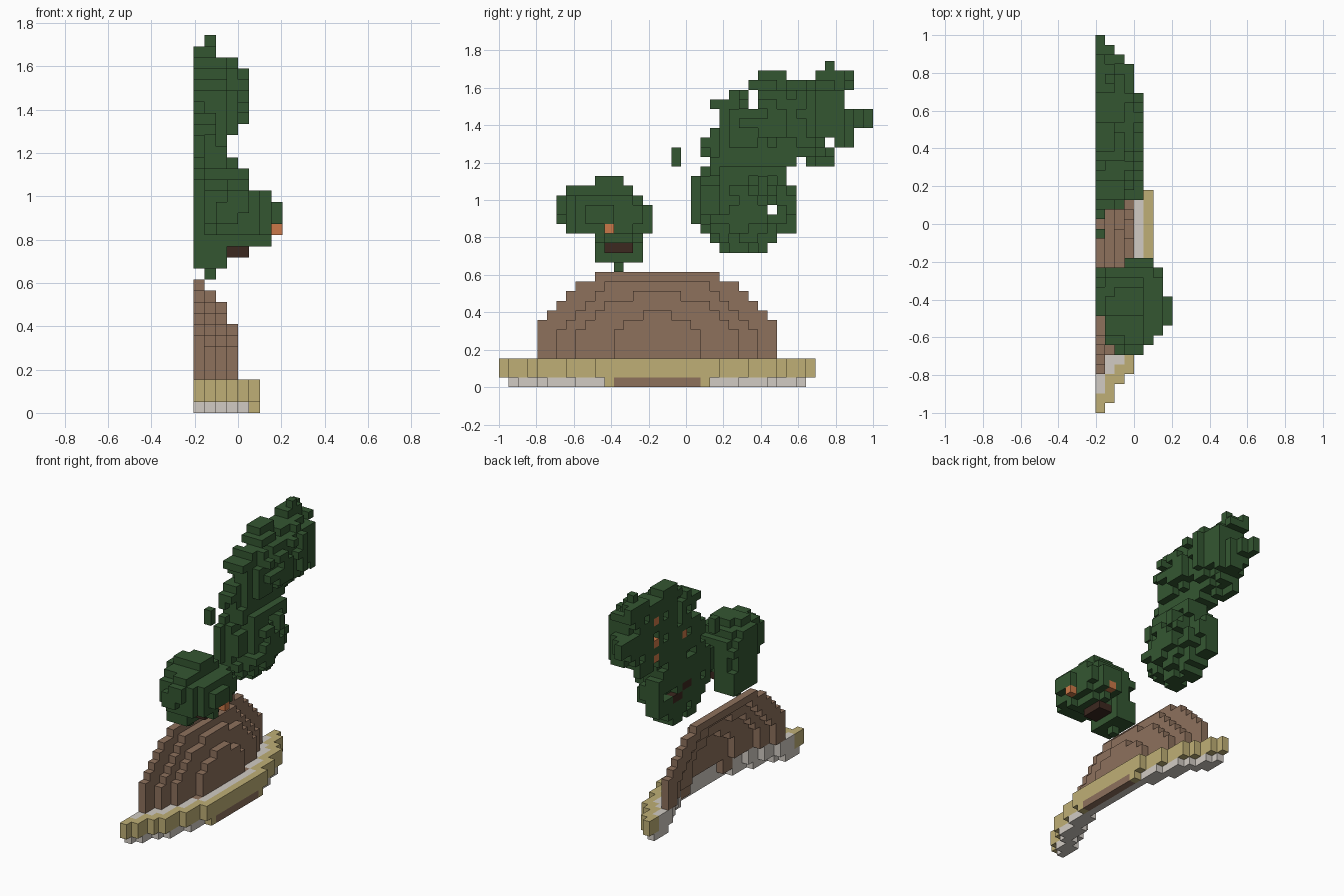
import bpy, bmesh, random

random.seed(4)
cube = bpy.data.objects.get("Cube")
if cube:
    bpy.data.objects.remove(cube, do_unlink=True)

S = 2 / 39                      # edge of one block
ORIGIN = (-4 * S, -1, 0)
SIDES = {                       # outward direction -> face corners
    (1, 0, 0): [(1, 0, 0), (1, 1, 0), (1, 1, 1), (1, 0, 1)],
    (-1, 0, 0): [(0, 0, 0), (0, 0, 1), (0, 1, 1), (0, 1, 0)],
    (0, 1, 0): [(0, 1, 0), (0, 1, 1), (1, 1, 1), (1, 1, 0)],
    (0, -1, 0): [(0, 0, 0), (1, 0, 0), (1, 0, 1), (0, 0, 1)],
    (0, 0, 1): [(0, 0, 1), (1, 0, 1), (1, 1, 1), (0, 1, 1)],
    (0, 0, -1): [(0, 0, 0), (0, 1, 0), (1, 1, 0), (1, 0, 0)],
}


def material(name, color):
    mat = bpy.data.materials.new(name)
    mat.use_nodes = True
    rgba = (*color, 1)
    mat.diffuse_color = rgba
    mat.node_tree.nodes["Principled BSDF"].inputs["Base Color"].default_value = rgba
    return mat


MATS = {
    "green": material("leaf green", (.034, .094, .031)),
    "brown": material("warm brown", (.27, .165, .108)),
    "tan": material("tan", (.52, .43, .18)),
    "grey": material("light grey", (.64, .6, .55)),
    "orange": material("orange", (.6, .19, .065)),
    "dark": material("dark brown", (.045, .021, .014)),
}


def add(vec, off):
    return tuple(a + b for a, b in zip(vec, off))


def build(name, cells):
    """Skin a {(i, j, k): colour} block set with its outer faces."""
    bm = bmesh.new()
    colours = sorted(set(cells.values()))
    verts = {}
    for cell, colour in cells.items():
        for side, corners in SIDES.items():
            if add(cell, side) in cells:
                continue
            ring = []
            for corner in corners:
                p = add(cell, corner)
                if p not in verts:
                    verts[p] = bm.verts.new([o + S * c for o, c in zip(ORIGIN, p)])
                ring.append(verts[p])
            bm.faces.new(ring).material_index = colours.index(colour)
    mesh = bpy.data.meshes.new(name)
    bm.to_mesh(mesh)
    bm.free()
    for colour in colours:
        mesh.materials.append(MATS[colour])
    obj = bpy.data.objects.new(name, mesh)
    bpy.context.collection.objects.link(obj)


# Hollow dome: half widths of each slice, from the bottom row up
MID = 16
DOME = [
    [12, 12, 12, 12, 11, 10, 9, 8, 6],
    [10, 10, 10, 9, 8, 7, 6, 5],
    [8, 8, 8, 7, 6, 5, 2],
    [4, 4, 4, 3, 1],
    [],
]
dome = {}
for i, rows in enumerate(DOME[:-1]):
    inner = DOME[i + 1]
    for r, half in enumerate(rows):
        for d in range(-half, half + 1):
            if r >= len(inner) or abs(d) > inner[r]:
                dome[i, MID + d, r + 3] = "brown"
build("dome", dome)

# Open stepped ring under the dome: tan rim with a grey lining
BASE = [16, 15, 13, 12, 9, 6, 0, 0]
base = {}
for i, half in enumerate(BASE[:6]):
    under_dome = DOME[i][0] if i < 4 else 0
    for d in range(-half, half + 1):
        a = abs(d)
        if a >= under_dome:
            core = a < half and a < BASE[i + 1]
            colour = "grey" if core else "tan"
            if i == 3 and a < 6:            # foot of the dome
                colour = "brown"
            base[i, MID + d, 1] = base[i, MID + d, 2] = colour
        if BASE[i + 2] <= a < half:
            if i < 5:
                base[i, MID + d, 0] = "grey"
            else:
                base[i, MID + d, 0] = "brown" if a < 5 else "tan"
build("base", base)

# Round head on a jaw: first and last block of each row, from the bottom up
HEAD = [(12, 12), (10, 14), (10, 14), (10, 14), (7, 15), (6, 15), (6, 15),
        (6, 14), (7, 13), (10, 12)]
COLUMN_SPAN = {6: (2, 4), 7: (1, 5), 8: (1, 6), 9: (1, 7), 15: (3, 5)}
head = {}
for k, (first, last) in enumerate(HEAD, 12):
    for j in range(first, last + 1):
        low, high = COLUMN_SPAN.get(j, (0, 7 if j < 12 else 6))
        if k > 19:
            high = min(high, 4)
        elif k < 16 or k > 18:
            high = min(high, 6)
        for i in range(8):
            r = ((i - 3.3) / 4.4) ** 2 + ((j - 10.6) / 5.2) ** 2 + ((k - 17.8) / 4) ** 2
            ball = k > 14 and low <= i <= high and r < random.uniform(.82, 1.05)
            jaw = 12 < k < 16 and i < 3
            spine = k > 15 and i == 3       # keeps the outline whole
            if ball or jaw or spine or (k == 12 and i == 1):
                head[i, j, k] = "green"
for j in (11, 12, 13):
    head[3, j, 14] = head[4, j, 14] = "dark"
for j in (9, 10, 11):
    head[7, j, 17] = head[6, j, 16] = "green"
head[5, 15, 16] = "green"
head[7, 11, 16] = head[4, 15, 16] = "orange"
build("head", head)

# Leafy plume: runs of blocks in each row, from the bottom up
PLUME = [
    [(23, 27)], [(22, 28)], [(21, 30)], [(20, 30)], [(20, 27), (29, 30)],
    [(20, 30)], [(20, 30)], [(20, 29)], [(21, 29)], [(22, 30), (32, 34)],
    [(21, 34)], [(21, 33), (35, 36)], [(22, 36)], [(23, 38)], [(23, 38)],
    [(22, 25), (27, 35)], [(24, 25), (27, 35)], [(26, 36)],
    [(27, 29), (33, 36)], [(34, 34)],
]
BLOBS = [(25.3, 18, 6, 5.2), (26.5, 23, 6, 4), (27.5, 27.5, 6.5, 4.8), (32, 28, 6.5, 5)]
COLUMN_LIMIT = {20: 1, 21: 3, 33: 4, 34: 4, 35: 4, 36: 3, 37: 2, 38: 1}
ROW_LIMIT = {22: 4, 23: 3, 24: 3, 25: 4, 31: 4, 32: 4}
MARKS = {(31, 29): "orange", (31, 26): "orange", (31, 24): "orange",
         (25, 25): "orange", (27, 17): "dark", (26, 17): "dark",
         (25, 18): "dark", (24, 18): "dark"}
plume = {}
for k, runs in enumerate(PLUME, 14):
    for first, last in runs:
        for j in range(first, last + 1):
            depth = 1.4
            for cj, ck, rj, rk in BLOBS:
                r = ((j - cj) / rj) ** 2 + ((k - ck) / rk) ** 2
                depth = max(depth, 1 + 4.3 * max(0, 1 - r) ** .7)
            depth = max(1, int(depth + random.uniform(-.6, .8)))
            depth = min(depth, COLUMN_LIMIT.get(j, 5), ROW_LIMIT.get(k, 5))
            # a few leaves sit back from the flat side
            start = int(depth > 2 and (j, k) not in MARKS and random.random() < .08)
            for i in range(start, depth):
                plume[i, j, k] = "green"
for (j, k), colour in MARKS.items():
    plume[0, j, k] = colour
plume[1, 34, 33] = plume.pop((0, 34, 33))
plume[1, 34, 32] = "green"
build("plume", plume)

# Loose leaf
build("loose_leaf", {(0, 18, k): "green" for k in (23, 24)})
